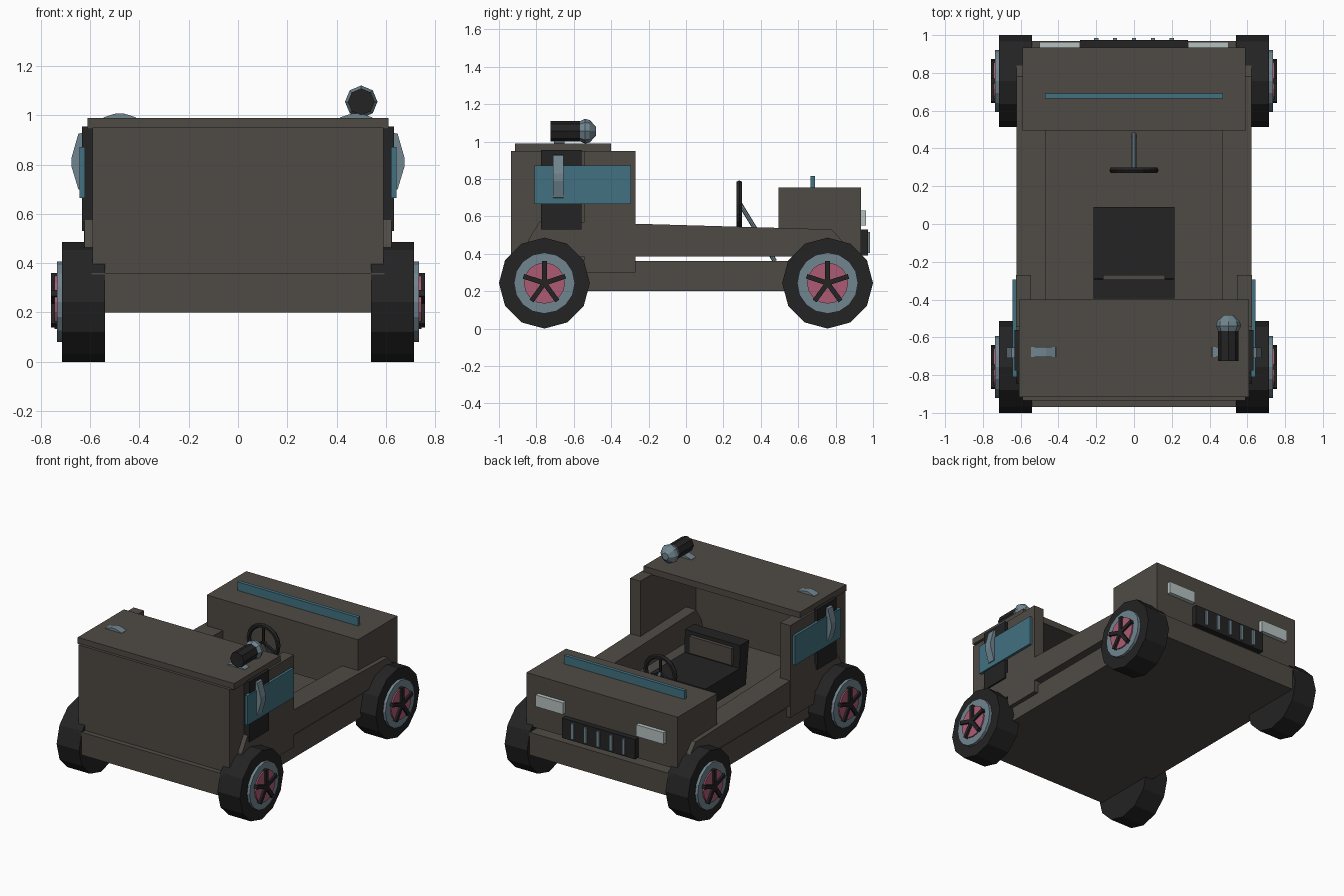
import bpy, bmesh, math
from mathutils import Vector, Matrix

if "Cube" in bpy.data.objects:
    bpy.data.objects.remove(bpy.data.objects["Cube"])


def material(name, rgb):
    m = bpy.data.materials.new(name)
    m.diffuse_color = (*rgb, 1)
    m.use_nodes = True
    m.node_tree.nodes["Principled BSDF"].inputs["Base Color"].default_value = m.diffuse_color
    return m


BODY = material("drab_brown", (0.078, 0.069, 0.058))
BLACK = material("rubber_black", (0.017, 0.017, 0.017))
STEEL = material("blue_steel", (0.165, 0.235, 0.275))
GLASS = material("teal_glass", (0.055, 0.165, 0.22))
PINK = material("hub_pink", (0.42, 0.105, 0.175))
LAMP = material("lamp_white", (0.47, 0.53, 0.53))


def finish(name, bm, mat):
    bmesh.ops.recalc_face_normals(bm, faces=bm.faces)
    me = bpy.data.meshes.new(name)
    bm.to_mesh(me)
    bm.free()
    me.materials.append(mat)
    ob = bpy.data.objects.new(name, me)
    bpy.context.collection.objects.link(ob)
    return ob


def box(name, x, y, z, mat):
    """Box from (min, max) ranges."""
    bm = bmesh.new()
    bmesh.ops.create_cube(bm, size=1)
    for v in bm.verts:
        v.co = Vector([(r[0] + r[1]) / 2 + c * (r[1] - r[0]) for r, c in zip((x, y, z), v.co)])
    return finish(name, bm, mat)


def prism(name, pts, axis, lo, hi, mat):
    """Extrude a 2D profile along x (profile in y, z) or y (profile in x, z)."""
    bm = bmesh.new()
    place = (lambda p, d: (d, p[0], p[1])) if axis == 'X' else (lambda p, d: (p[0], d, p[1]))
    a = [bm.verts.new(place(p, lo)) for p in pts]
    b = [bm.verts.new(place(p, hi)) for p in pts]
    bm.faces.new(a)
    bm.faces.new(b[::-1])
    for i in range(len(pts)):
        j = (i + 1) % len(pts)
        bm.faces.new((a[i], a[j], b[j], b[i]))
    return finish(name, bm, mat)


def rod(name, p, q, r, sides, mat, r2=None):
    """Cylinder or cone between two points."""
    p, q = Vector(p), Vector(q)
    bm = bmesh.new()
    turn = (q - p).to_track_quat('Z', 'Y').to_matrix().to_4x4()
    bmesh.ops.create_cone(bm, cap_ends=True, segments=sides, radius1=r,
                          radius2=r if r2 is None else r2, depth=(q - p).length,
                          matrix=Matrix.Translation((p + q) / 2) @ turn)
    return finish(name, bm, mat)


def span(s, a, b):
    """x range mirrored to side s."""
    return tuple(sorted((s * a, s * b)))


# Chassis tray and hood
box("chassis_tray", (-0.595, 0.595), (-0.97, 0.97), (0.20, 0.36), BODY)
box("hood", (-0.59, 0.59), (0.495, 0.935), (0.385, 0.755), BODY)
box("hood_windscreen", (-0.47, 0.47), (0.665, 0.69), (0.75, 0.815), GLASS)

# Grille with upright bars
box("grille", (-0.285, 0.285), (0.93, 0.973), (0.39, 0.53), BLACK)
for i in range(5):
    x = -0.2 + i * 0.1
    box("grille_bar", (x - 0.011, x + 0.011), (0.96, 0.985), (0.405, 0.515), STEEL)

# Rear cabin, open towards the hood
box("cabin_back_wall", (-0.59, 0.59), (-0.935, -0.89), (0.355, 0.95), BODY)
box("cabin_roof", (-0.61, 0.61), (-0.915, -0.40), (0.945, 0.99), BODY)

for s in (1, -1):
    # Cabin side walls, front posts and side rails
    box("cabin_side_wall", span(s, 0.545, 0.59), (-0.90, -0.53), (0.355, 0.95), BODY)
    box("cabin_post", span(s, 0.545, 0.625), (-0.545, -0.27), (0.30, 0.95), BODY)
    prism("side_rail", [(-0.86, 0.385), (-0.84, 0.48), (-0.78, 0.575), (0.78, 0.53),
                        (0.86, 0.44), (0.86, 0.385)], 'X', *span(s, 0.465, 0.622), BODY)
    # Side door, window and handle
    box("door_panel", span(s, 0.585, 0.633), (-0.775, -0.56), (0.53, 0.955), BLACK)
    box("side_window", span(s, 0.62, 0.643), (-0.81, -0.295), (0.665, 0.872), GLASS)
    prism("side_handle", [(s * 0.63, 0.695), (s * 0.648, 0.70), (s * 0.675, 0.79),
                          (s * 0.675, 0.83), (s * 0.648, 0.925), (s * 0.63, 0.93)],
          'Y', -0.71, -0.655, STEEL)
    # Roof bracket
    prism("roof_bracket", [(s * 0.48 + dx, z) for dx, z in
                           ((-0.07, 0.985), (-0.065, 0.992), (-0.015, 1.008),
                            (0.015, 1.008), (0.065, 0.992), (0.07, 0.985))],
          'Y', -0.705, -0.65, STEEL)
    # Headlight
    box("headlight", span(s, 0.285, 0.50), (0.93, 0.963), (0.55, 0.632), LAMP)

    # Wheels: tyre, rim, hub and five spokes
    for y in (0.757, -0.757):
        zc = 0.243
        for name, r, x0, x1, n, mat in (("tyre", 0.243, 0.54, 0.715, 12, BLACK),
                                        ("wheel_rim", 0.163, 0.70, 0.735, 16, STEEL),
                                        ("wheel_hub", 0.11, 0.72, 0.744, 16, PINK)):
            prism(name, [(y + r * math.sin(2 * math.pi * k / n),
                          zc + r * math.cos(2 * math.pi * k / n)) for k in range(n)],
                  'X', *span(s, x0, x1), mat)
        for k in range(5):
            a = 2 * math.pi * k / 5
            u, v = (math.sin(a), math.cos(a)), (math.cos(a), -math.sin(a))
            prism("wheel_spoke", [(y + u[0] * d + v[0] * w, zc + u[1] * d + v[1] * w)
                                  for d, w in ((0, -0.013), (0.118, -0.013),
                                               (0.118, 0.013), (0, 0.013))],
                  'X', *span(s, 0.735, 0.758), BLACK)

# Seat
box("seat_cushion", (-0.215, 0.215), (-0.32, 0.09), (0.39, 0.53), BLACK)
prism("seat_back", [(-0.36, 0.39), (-0.285, 0.39), (-0.295, 0.69), (-0.395, 0.69)],
      'X', -0.215, 0.215, BLACK)
box("seat_back_pad", (-0.165, 0.165), (-0.30, -0.27), (0.545, 0.665), BODY)

# Steering wheel, hub, spokes and column
R, c = 0.115, Vector((0, 0.285, 0.662))
bm = bmesh.new()
rings = []
for k in range(16):
    a = 2 * math.pi * k / 16
    rings.append([bm.verts.new(c + Vector((math.cos(a) * (R + 0.016 * math.cos(b)),
                                           0.016 * math.sin(b),
                                           math.sin(a) * (R + 0.016 * math.cos(b)))))
                  for b in [2 * math.pi * m / 6 for m in range(6)]])
for k in range(16):
    p, q = rings[k], rings[(k + 1) % 16]
    for m in range(6):
        bm.faces.new((p[m], p[(m + 1) % 6], q[(m + 1) % 6], q[m]))
finish("steering_wheel", bm, BLACK)
for deg in (90, 210, 330):
    a = math.radians(deg)
    rod("steering_spoke", c, c + Vector((math.cos(a), 0, math.sin(a))) * R, 0.01, 6, BLACK)
rod("steering_column", (0, 0.29, 0.665), (0, 0.475, 0.36), 0.012, 8, STEEL)

# Roof searchlight: barrel and faceted head
rod("searchlight_barrel", (0.5, -0.725, 1.055), (0.5, -0.55, 1.055), 0.054, 8, BLACK)
for y0, y1, r0, r1 in ((-0.575, -0.54, 0.05, 0.066), (-0.54, -0.515, 0.066, 0.06),
                       (-0.515, -0.482, 0.06, 0.025)):
    rod("searchlight_head", (0.5, y0, 1.055), (0.5, y1, 1.055), r0, 8, STEEL, r1)
